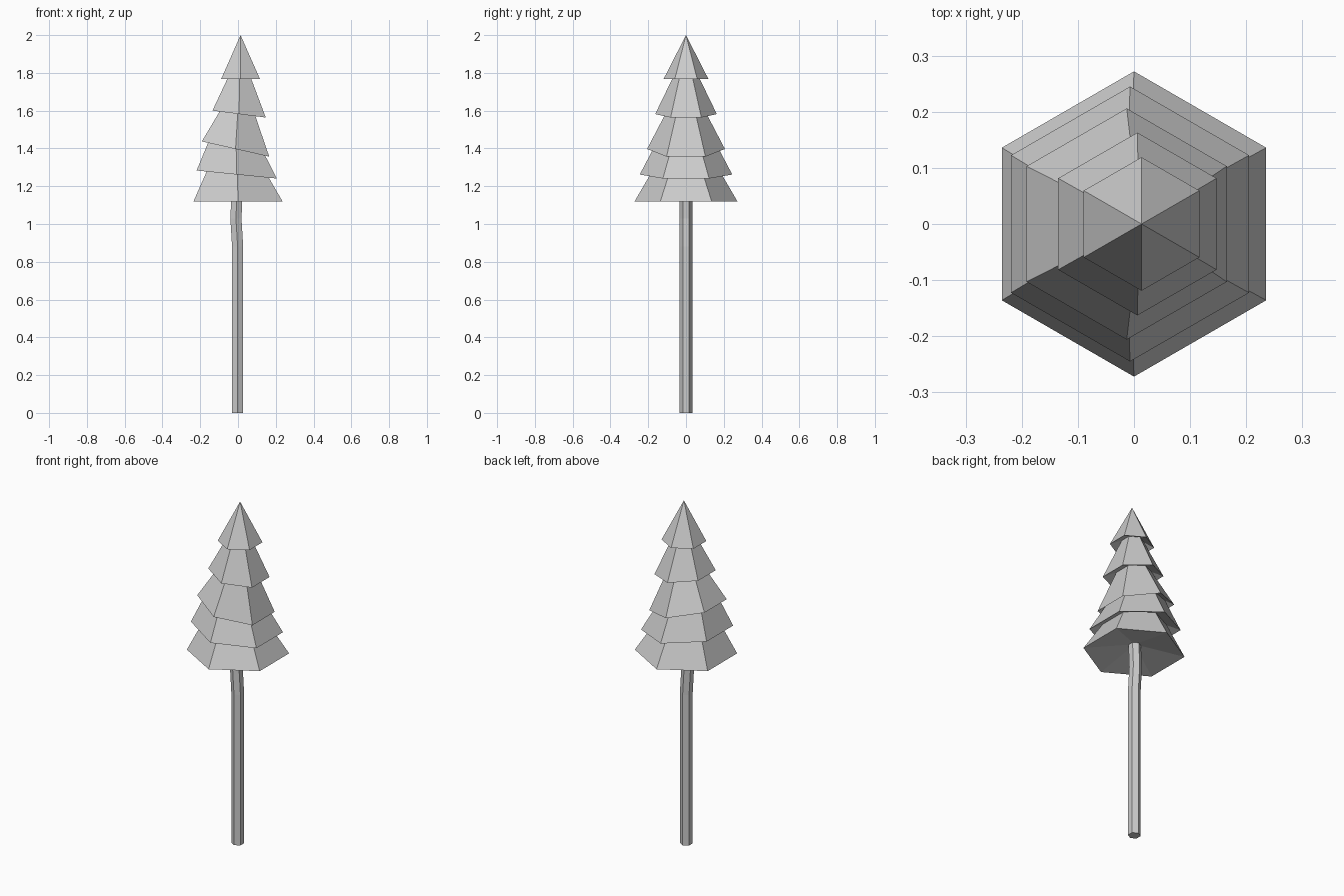
import bpy
import math

if "Cube" in bpy.data.objects:
    bpy.data.objects.remove(bpy.data.objects["Cube"])


def hex_loft(name, rings, cap_bottom=False, apex=None):
    """Skin six-sided rings given as (centre x, centre z, radius, tilt slope)."""
    n = 6
    verts, faces = [], []
    for cx, cz, r, tilt in rings:
        for i in range(n):
            a = math.radians(30 + 60 * i)
            dx, dy = r * math.cos(a), r * math.sin(a)
            verts.append((cx + dx, dy, cz + tilt * dx))
    for k in range(len(rings) - 1):
        for i in range(n):
            j = (i + 1) % n
            faces.append((k * n + i, k * n + j, (k + 1) * n + j, (k + 1) * n + i))
    if cap_bottom:
        faces.append(tuple(reversed(range(n))))
    if apex:
        last = (len(rings) - 1) * n
        verts.append(apex)
        for i in range(n):
            faces.append((last + i, last + (i + 1) % n, len(verts) - 1))
    mesh = bpy.data.meshes.new(name)
    mesh.from_pydata(verts, [], faces)
    mesh.update()
    obj = bpy.data.objects.new(name, mesh)
    bpy.context.collection.objects.link(obj)
    return obj


# Slim trunk with a slight kink below the crown
trunk_top = (-0.005, 1.165, 0.034, 0)
hex_loft("trunk", [
    (-0.002, 0.0, 0.034, 0),
    (-0.002, 0.88, 0.034, 0),
    (-0.011, 1.03, 0.034, 0),
    trunk_top,
], cap_bottom=True)

# Five-tier crown: each wide rim is followed by a tucked-in waist
hex_loft("foliage", [
    trunk_top,
    (0.0, 1.12, 0.272, 0),
    (-0.004, 1.29, 0.173, -0.10),
    (-0.007, 1.262, 0.245, -0.10),
    (-0.010, 1.425, 0.159, -0.226),
    (-0.013, 1.397, 0.206, -0.226),
    (0.000, 1.61, 0.095, -0.13),
    (0.006, 1.582, 0.163, -0.13),
    (0.008, 1.795, 0.060, 0),
    (0.0135, 1.767, 0.119, 0),
], apex=(0.0135, 0, 2.0))
